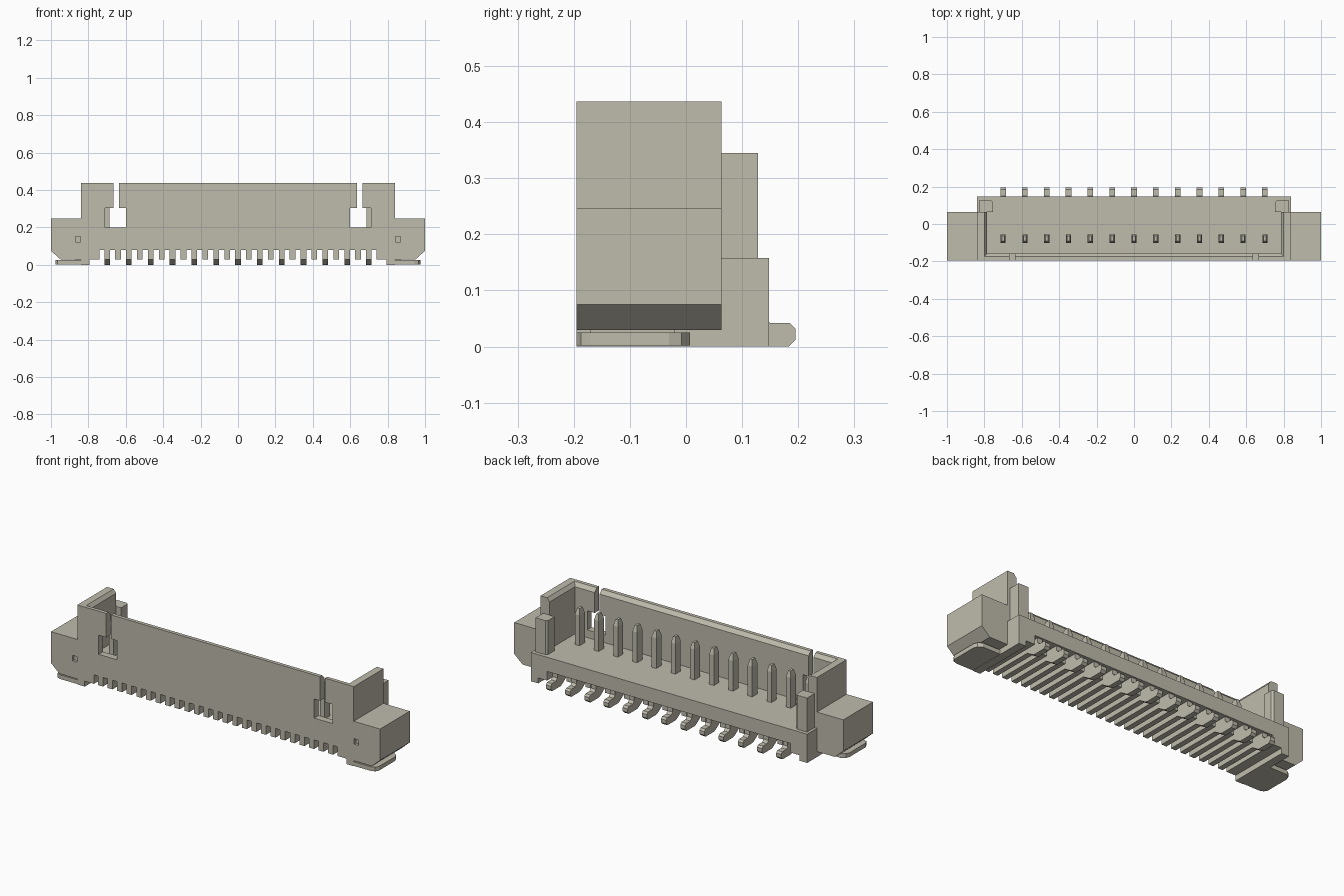
import bpy, bmesh
from mathutils import Vector

cube = bpy.data.objects.get("Cube")
if cube:
    bpy.data.objects.remove(cube, do_unlink=True)

mat = bpy.data.materials.new("warm grey plastic")
mat.use_nodes = True
COLOUR = (0.52, 0.50, 0.415, 1)
mat.diffuse_color = COLOUR
mat.node_tree.nodes["Principled BSDF"].inputs["Base Color"].default_value = COLOUR


def finish(name, bm):
    bmesh.ops.recalc_face_normals(bm, faces=bm.faces)
    mesh = bpy.data.meshes.new(name)
    bm.to_mesh(mesh)
    bm.free()
    mesh.materials.append(mat)
    obj = bpy.data.objects.new(name, mesh)
    bpy.context.collection.objects.link(obj)
    return obj


def prism(name, points, axis, lo, hi):
    """Extrude a 2D profile along x, y or z."""
    place = {"x": lambda a, b: (lo, a, b),
             "y": lambda a, b: (a, lo, b),
             "z": lambda a, b: (a, b, lo)}[axis]
    bm = bmesh.new()
    face = bm.faces.new([bm.verts.new(place(a, b)) for a, b in points])
    moved = bmesh.ops.extrude_face_region(bm, geom=[face])["geom"]
    shift = Vector([(hi - lo) * (axis == c) for c in "xyz"])
    bmesh.ops.translate(bm, vec=shift, verts=[v for v in moved if isinstance(v, bmesh.types.BMVert)])
    return finish(name, bm)


def box(name, x, y, z):
    x = sorted(x)
    return prism(name, [(x[0], y[0]), (x[1], y[0]), (x[1], y[1]), (x[0], y[1])], "z", *z)


def cut(target, cutter):
    mod = target.modifiers.new("cut", "BOOLEAN")
    mod.operation = "DIFFERENCE"
    mod.solver = "EXACT"
    mod.object = cutter
    cutter.hide_render = True
    cutter.hide_viewport = True
    cutter.display_type = "WIRE"


FRONT, BACK, HALF = -0.195, 0.148, 0.84
FLOOR, TOP = 0.158, 0.437
PINS = 13
PITCH = 1.4 / (PINS - 1)


# Base: ribbed underside, with a plain strip along the back
def base_profile(ribs):
    left = [(-HALF, FLOOR), (-HALF, 0), (-0.795, 0), (-0.795, 0.03), (-0.74, 0.03), (-0.74, 0.08)]
    comb = []
    for i in range(ribs):
        x = -0.7 + i * PITCH / 2
        comb += [(x - 0.015, 0.08), (x - 0.015, 0.03), (x + 0.015, 0.03), (x + 0.015, 0.08)]
    return left + comb + [(-x, z) for x, z in reversed(left)]


prism("ribbed_base", base_profile(2 * PINS - 1), "y", FRONT, 0.1)
prism("back_base", base_profile(0), "y", 0.1, BACK)

# Front wall with chamfered inner rim
front_wall = prism("front_wall", [(FRONT, FLOOR), (-0.157, FLOOR), (-0.157, TOP - 0.02),
                                  (-0.175, TOP), (FRONT, TOP)], "x", -HALF, HALF)

for side, s in (("left", 1), ("right", -1)):
    # Latch window and slot through the front wall
    cut(front_wall, box(side + "_window_cutter", (s * 0.6, s * 0.71), (-0.3, -0.1), (0.2, 0.305)))
    cut(front_wall, box(side + "_slot_cutter", (s * 0.635, s * 0.665), (-0.3, -0.1), (0.29, 0.5)))

    # End wall and rear hook
    prism(side + "_end_wall", [(s * HALF, FLOOR), (s * HALF, TOP), (s * 0.8, TOP),
                               (s * 0.785, TOP - 0.02), (s * 0.785, FLOOR)], "y", FRONT, 0.063)
    prism(side + "_hook", [(s * 0.755, 0.063), (s * 0.825, 0.063), (s * 0.825, 0.128),
                           (s * 0.765, 0.128), (s * 0.755, 0.118)], "z", FLOOR, 0.345)

    # Mounting ear with a small pocket in its front
    ear = prism(side + "_ear", [(s * HALF, 0.03), (s * 0.95, 0.03), (s, 0.075),
                                (s, 0.247), (s * HALF, 0.247)], "y", FRONT, 0.063)
    cut(ear, box(side + "_pocket_cutter", (s * 0.842, s * 0.87), (-0.25, -0.18), (0.122, 0.152)))

    # Solder tab under the ear
    box(side + "_tab_stem", (s * 0.84, s * 0.87), (-0.17, -0.02), (0.01, 0.035))
    prism(side + "_solder_tab", [(s * 0.83, FRONT), (s * 0.945, FRONT), (s * 0.965, -0.187),
                                 (s * 0.975, -0.17), (s * 0.975, -0.03), (s * 0.967, -0.008),
                                 (s * 0.945, 0.007), (s * 0.83, 0.007)], "z", 0.002, 0.025)


# Contacts: tapered post above the floor, bent foot behind
def post(name, x):
    bm = bmesh.new()
    rings = []
    for z, w, d in ((FLOOR - 0.02, 0.014, 0.023), (0.325, 0.014, 0.023), (0.357, 0.007, 0.013)):
        rings.append([bm.verts.new((x + a * w, -0.078 + b * d, z))
                      for a, b in ((-1, -1), (1, -1), (1, 1), (-1, 1))])
    for low, high in zip(rings, rings[1:]):
        for i in range(4):
            j = (i + 1) % 4
            bm.faces.new((low[i], low[j], high[j], high[i]))
    bm.faces.new(rings[0])
    bm.faces.new(rings[-1])
    return finish(name, bm)


foot = [(0.06, 0.085), (0.06, 0.03), (0.1, 0.004), (0.112, 0), (0.183, 0), (0.195, 0.012),
        (0.195, 0.032), (0.185, 0.042), (0.15, 0.042), (0.138, 0.055), (0.138, 0.085)]
for i in range(PINS):
    x = -0.7 + i * PITCH
    post(f"contact_post_{i + 1}", x)
    prism(f"contact_foot_{i + 1}", foot, "x", x - 0.015, x + 0.015)
